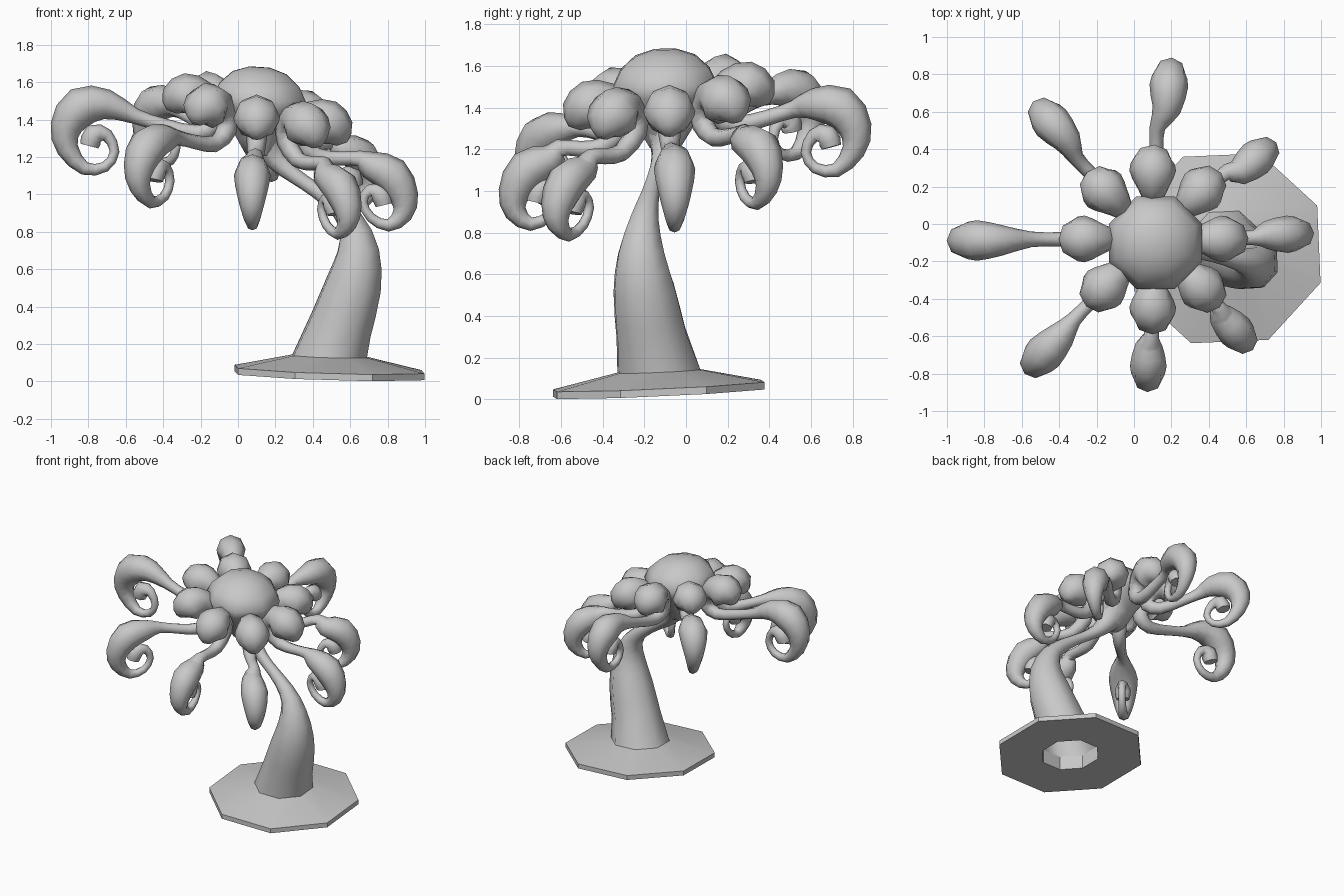
import bpy, bmesh
from math import sin, cos, pi, radians
from mathutils import Vector

old = bpy.data.objects.get("Cube")
if old:
    bpy.data.objects.remove(old)

SIDES = 8
HUB = Vector((0.1, -0.08, 0))   # centre of the crown
LEAN = 0.19                     # slope of the crown

grey = bpy.data.materials.new("plain_grey")
grey.use_nodes = True
grey.diffuse_color = (0.58, 0.58, 0.58, 1)
grey.node_tree.nodes["Principled BSDF"].inputs["Base Color"].default_value = grey.diffuse_color


def heading(degrees):
    return Vector((cos(radians(degrees)), sin(radians(degrees)), 0))


def loft(name, rings, angle, cap_start=False, cap_end=False, closed=False):
    """Skin a list of rings into one object."""
    bm = bmesh.new()
    loops = [[bm.verts.new(p) for p in ring] for ring in rings]
    pairs = list(zip(loops, loops[1:]))
    if closed:
        pairs.append((loops[-1], loops[0]))
    for a, b in pairs:
        for i in range(SIDES):
            j = (i + 1) % SIDES
            bm.faces.new((a[i], a[j], b[j], b[i]))
    if cap_start:
        bm.faces.new(loops[0][::-1])
    if cap_end:
        bm.faces.new(loops[-1])
    bmesh.ops.recalc_face_normals(bm, faces=bm.faces)
    mesh = bpy.data.meshes.new(name)
    bm.to_mesh(mesh)
    bm.free()
    mesh.materials.append(grey)
    obj = bpy.data.objects.new(name, mesh)
    bpy.context.collection.objects.link(obj)
    bpy.ops.object.select_all(action='DESELECT')
    obj.select_set(True)
    bpy.context.view_layer.objects.active = obj
    bpy.ops.object.shade_smooth_by_angle(angle=radians(angle))
    return obj


def smooth_path(keys, steps):
    """Catmull-Rom through (point, radius) keys."""
    ks = [Vector((*p, r)) for p, r in keys]
    ks = [ks[0]] + ks + [ks[-1]]
    out = []
    for a, b, c, d in zip(ks, ks[1:], ks[2:], ks[3:]):
        for s in range(steps):
            t = s / steps
            out.append(0.5 * (2 * b + (c - a) * t + (2 * a - 5 * b + 4 * c - d) * t * t
                              + (3 * b - a - 3 * c + d) * t ** 3))
    out.append(ks[-1])
    return [(v.xyz, v.w) for v in out]


def tube_rings(path, side):
    """Rings square to the path, with one fixed side direction."""
    rings = []
    for i, (p, r) in enumerate(path):
        tangent = (path[min(i + 1, len(path) - 1)][0] - path[max(i - 1, 0)][0]).normalized()
        u = (side - tangent * side.dot(tangent)).normalized()
        v = tangent.cross(u)
        rings.append([p + r * (u * cos(2 * pi * k / SIDES) + v * sin(2 * pi * k / SIDES))
                      for k in range(SIDES)])
    return rings


def turned_rings(profile, centre, slope, offset):
    """Rings of a turned profile, sheared to a sloping ground plane."""
    rings = []
    for r, z in profile:
        ring = []
        for k in range(SIDES):
            d = heading(offset + 360 * k / SIDES) * r
            ring.append(Vector((centre[0] + d.x, centre[1] + d.y,
                                z - slope[0] * d.x + slope[1] * d.y)))
        rings.append(ring)
    return rings


# Base plate with a hole beneath the trunk
PLATE_PLACE = ((0.49, -0.13), (0.03, 0.045))
plate = [(0.212, 0.03), (0.54, 0.03), (0.54, 0.065), (0.212, 0.135)]
loft("base_plate", turned_rings(plate, *PLATE_PLACE, 25), 30, closed=True)

# Trunk, rising from the plate, bending and thinning into the crown
trunk = [((0.55, -0.165, 0.3), 0.18), ((0.62, -0.2, 0.52), 0.158),
         ((0.643, -0.215, 0.7), 0.118), ((0.6, -0.2, 0.86), 0.072), ((0.49, -0.175, 0.97), 0.048),
         ((0.36, -0.15, 1.06), 0.04), ((0.25, -0.12, 1.14), 0.05), ((0.18, -0.1, 1.22), 0.075),
         ((0.14, -0.09, 1.32), 0.13)]
foot = turned_rings([(0.212, 0.135)], *PLATE_PLACE, 70)
loft("trunk", foot + tube_rings(smooth_path(trunk, 2), heading(70)), 80, cap_end=True)

# Crown: a broad dome over a tapering underside
dome = [(0.06, 1.68), (0.155, 1.65), (0.23, 1.585), (0.268, 1.51), (0.25, 1.455),
        (0.185, 1.38), (0.13, 1.29), (0.08, 1.21)]
loft("crown_dome", turned_rings(dome, (0.115, -0.1), (0.06, 0.02), 22.5), 60,
     cap_start=True, cap_end=True)

# Curling arm outline: (distance from the hub, height, thickness)
BULB = [(0.455, 1.355, 0.03), (0.43, 1.41, 0.1), (0.365, 1.455, 0.125), (0.285, 1.46, 0.09),
        (0.235, 1.41, 0.064), (0.23, 1.33, 0.055)]
STEM = [(0.32, 1.265, 0.045), (0.5, 1.275, 0.038), (0.65, 1.295, 0.042)]
CURL = [(0.8, 1.33, 0.08), (0.94, 1.29, 0.108), (1.02, 1.165, 0.085), (1.01, 1.05, 0.058),
        (0.92, 0.965, 0.036), (0.81, 0.995, 0.028), (0.76, 1.085, 0.026), (0.8, 1.165, 0.034),
        (0.87, 1.155, 0.06), (0.895, 1.09, 0.05)]
STEM_START = 0.32
LONGEST = 1.1
CURL_FOOT = 0.95

# Arms, one every eighth of a turn: (name, direction of the tip in degrees, reach)
for i, (name, angle, reach) in enumerate([
        ("left", 2, 0.855), ("back_left", 38, 0.83), ("back", 84, 0.97),
        ("back_right", 131, 0.97), ("right", 180.5, 1.1), ("front_right", 226.5, 0.99),
        ("front", 268, 0.81), ("front_left", 312, 0.79)]):
    root, tip = heading(45 * i), heading(angle)
    stretch = (reach - STEM_START) / (LONGEST - STEM_START)
    size = (1 + stretch) / 2
    # The bulb stays put; shorter arms have a shorter stem and a smaller curl
    parts = [(root, 0.12, r, z, t) for r, z, t in BULB]
    parts += [(root.lerp(tip, 0.4), 0.17, STEM_START + (r - STEM_START) * stretch, z, t)
              for r, z, t in STEM]
    parts += [(tip, LEAN, reach - (LONGEST - r) * size, CURL_FOOT + (z - CURL_FOOT) * size,
               t * (1 + size) / 2) for r, z, t in CURL]
    keys = []
    for out, rise, r, z, thick in parts:
        p = HUB + out * r
        p.z = z + r * (rise * out.y - LEAN * out.x)
        keys.append((p, thick))
    side = Vector((-tip.y, tip.x, 0))
    loft(name + "_curled_arm", tube_rings(smooth_path(keys, 2), side), 60, True, True)
